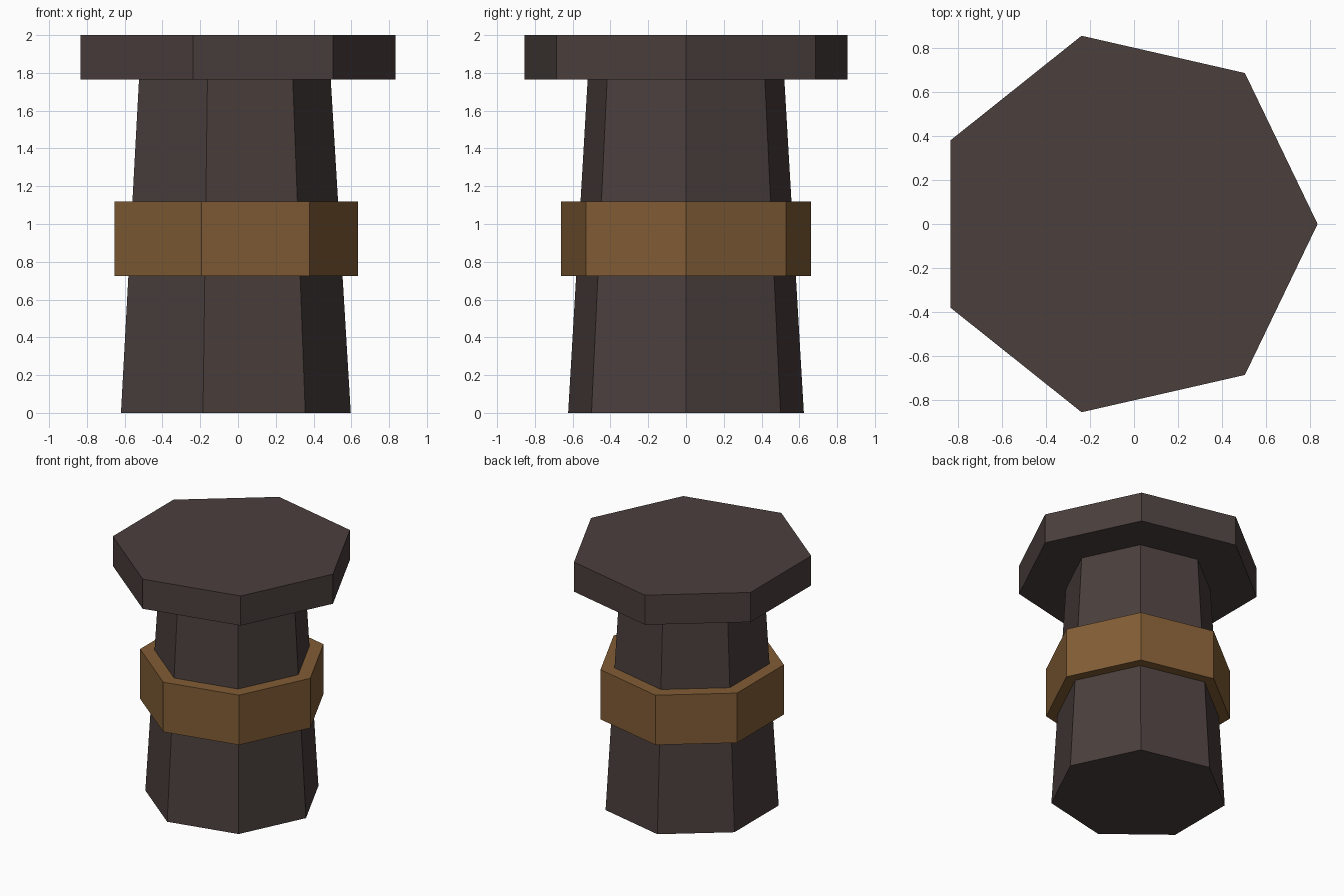
import bpy
import bmesh
from math import cos, sin, tau

cube = bpy.data.objects.get("Cube")
if cube:
    bpy.data.objects.remove(cube, do_unlink=True)

SIDES = 7
CENTRE_X = -0.043  # centres the seven-sided outline, which points along +x


def make_material(name, rgb):
    mat = bpy.data.materials.new(name)
    mat.use_nodes = True
    colour = (*rgb, 1.0)
    mat.diffuse_color = colour
    mat.node_tree.nodes["Principled BSDF"].inputs["Base Color"].default_value = colour
    return mat


def prism(name, mat, bottom, top):
    """Closed seven-sided prism between two (z, radius) rings."""
    bm = bmesh.new()
    rings = []
    for z, radius in (bottom, top):
        rings.append([bm.verts.new((CENTRE_X + radius * cos(tau * i / SIDES),
                                    radius * sin(tau * i / SIDES), z))
                      for i in range(SIDES)])
    low, high = rings
    for i in range(SIDES):
        j = (i + 1) % SIDES
        bm.faces.new((low[i], low[j], high[j], high[i]))
    bm.faces.new(low[::-1])
    bm.faces.new(high)
    mesh = bpy.data.meshes.new(name)
    bm.to_mesh(mesh)
    bm.free()
    mesh.materials.append(mat)
    obj = bpy.data.objects.new(name, mesh)
    bpy.context.collection.objects.link(obj)
    return obj


dark = make_material("dark brown grey", (0.069, 0.050, 0.047))
bronze = make_material("bronze brown", (0.223, 0.109, 0.036))

# Tapered column, collar around its middle, and wide flat cap
prism("column", dark, (0.0, 0.64), (1.765, 0.534))
prism("collar", bronze, (0.725, 0.678), (1.12, 0.678))
prism("cap", dark, (1.765, 0.877), (2.0, 0.877))
